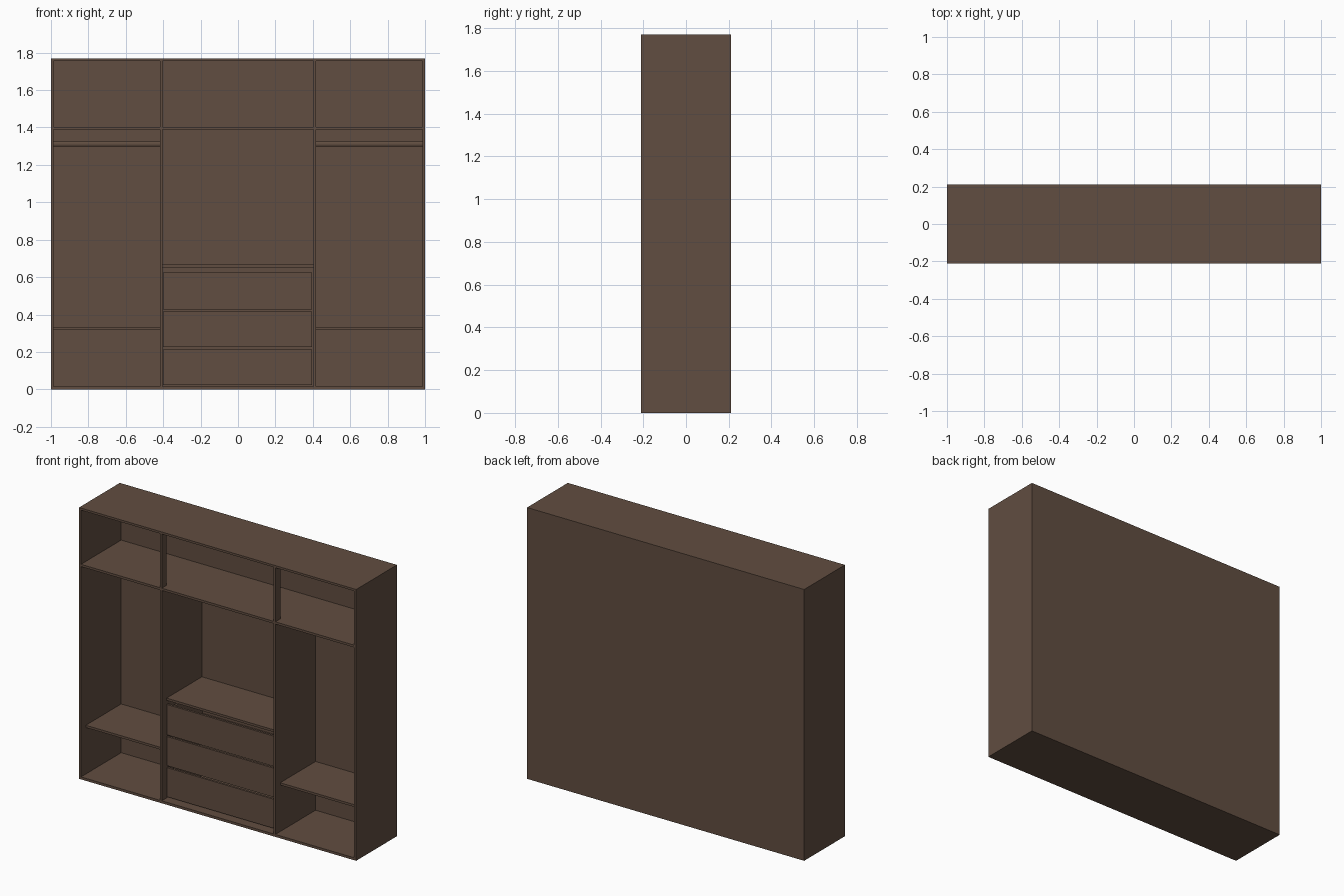
import bpy

if "Cube" in bpy.data.objects:
    bpy.data.objects.remove(bpy.data.objects["Cube"])

wood = bpy.data.materials.new("dark brown wood")
wood.diffuse_color = (0.12, 0.075, 0.052, 1)
wood.use_nodes = True
wood.node_tree.nodes["Principled BSDF"].inputs["Base Color"].default_value = wood.diffuse_color


def finish(ob, name):
    ob.name = name
    ob.data.materials.append(wood)
    return ob


def box(name, x0, x1, y0, y1, z0, z1):
    bpy.ops.mesh.primitive_cube_add(size=1, location=((x0 + x1) / 2, (y0 + y1) / 2, (z0 + z1) / 2))
    ob = bpy.context.object
    ob.scale = (x1 - x0, y1 - y0, z1 - z0)
    bpy.ops.object.transform_apply(location=False, rotation=False, scale=True)
    return finish(ob, name)


W, F, B, H = 1.0, -0.21, 0.21, 1.77   # half width, front, back, height
T = 0.014                             # board thickness
BK = B - 0.006                        # inner face of back board
S0, S1 = 1.388, 1.403                 # long shelf
DI, DO = 0.403, 0.417                 # divider inner / outer x
R = F + 0.05                          # setback of inner parts

# Carcass
box("back_board", -W, W, BK, B, 0, H)
box("bottom_board", -W + T, W - T, F, BK, 0, T + 0.002)
box("top_board", -W + T, W - T, F, BK, H - T, H)
box("long_shelf", -W + T, W - T, F, BK, S0, S1)

for side, s in (("left", -1), ("right", 1)):
    def mbox(name, xa, xb, *rest):
        box(side + "_" + name, min(s * xa, s * xb), max(s * xa, s * xb), *rest)

    # Sides split at the long shelf
    mbox("lower_side", W - T, W, F, BK, 0, S1)
    mbox("upper_side", W - T, W, F, BK, S1, H)
    # Full-depth divider below, shallow post above
    mbox("divider", DI, DO, F, BK, T + 0.002, S0)
    mbox("upper_post", DI, DO, F, R, S1, H - T)
    # Low shelf
    mbox("low_shelf", DO, W - T, R, BK, 0.319, 0.334)
    # Oval hanging rail
    length = W - T - DO
    bpy.ops.mesh.primitive_cylinder_add(vertices=20, radius=0.013, depth=length,
                                        location=(s * (DO + length / 2), 0.02, 1.312),
                                        rotation=(0, 1.5707963, 0))
    rail = finish(bpy.context.object, side + "_hanging_rail")
    rail.scale.y = 0.55
    bpy.ops.object.shade_smooth_by_angle()

# Shelf over the drawers
box("drawer_top_shelf", -DI, DI, R, BK, 0.652, 0.667)

# Open drawers: front, sides, back and base
for i, (z0, z1) in enumerate(((0.024, 0.214), (0.227, 0.417), (0.428, 0.626))):
    n = f"drawer_{i + 1}_"
    x, yb, top = 0.388, BK - 0.02, z1 - 0.02
    box(n + "front", -0.402, 0.396, R, R + T, z0, z1)
    box(n + "left_side", -x, -x + T, R + T, yb, z0 + 0.01, top)
    box(n + "right_side", x - T, x, R + T, yb, z0 + 0.01, top)
    box(n + "back", -x + T, x - T, yb - T, yb, z0 + 0.01, top)
    box(n + "base", -x + T, x - T, R + T, yb - T, z0 + 0.015, z0 + 0.022)
